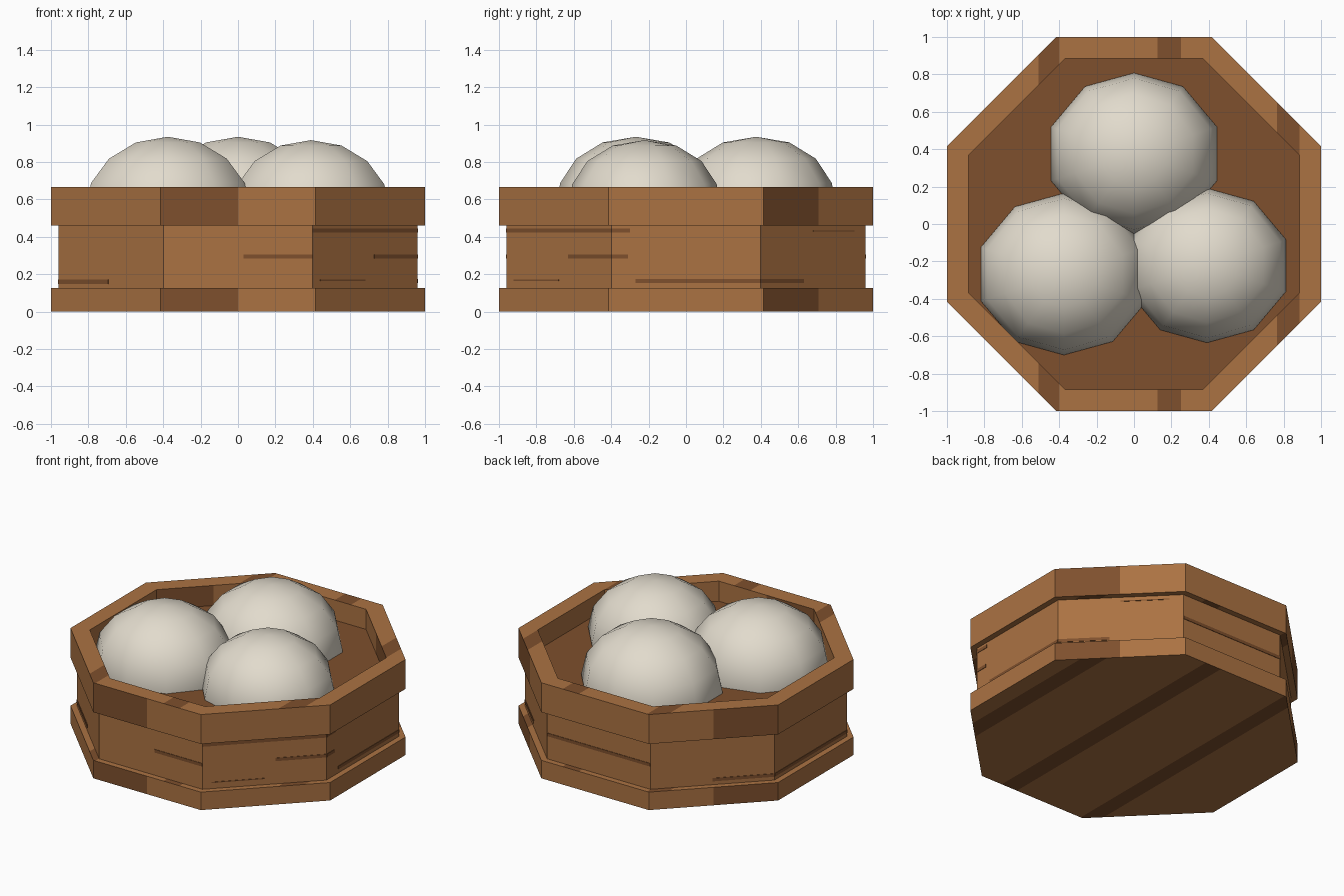
import bpy, bmesh, math
from mathutils import Matrix, Vector

if "Cube" in bpy.data.objects:
    bpy.data.objects.remove(bpy.data.objects["Cube"])


def material(name, rgb):
    m = bpy.data.materials.new(name)
    m.use_nodes = True
    m.diffuse_color = (*rgb, 1)
    m.node_tree.nodes["Principled BSDF"].inputs["Base Color"].default_value = (*rgb, 1)
    return m


WOOD = material("light wood", (0.41, 0.17, 0.055))
DARK = material("dark wood", (0.21, 0.08, 0.026))
DOUGH = material("steamed dough", (0.76, 0.71, 0.61))


def finish(bm, name, *mats):
    bmesh.ops.recalc_face_normals(bm, faces=bm.faces)
    mesh = bpy.data.meshes.new(name)
    bm.to_mesh(mesh)
    bm.free()
    for m in mats:
        mesh.materials.append(m)
    obj = bpy.data.objects.new(name, mesh)
    bpy.context.collection.objects.link(obj)
    return obj


# Octagon loop with a point at each corner and each side's middle
def octagon(bm, apothem, z):
    loop = []
    for i in range(16):
        a = i * math.pi / 8
        r = apothem if i % 2 == 0 else apothem / math.cos(math.pi / 8)
        loop.append(bm.verts.new((r * math.cos(a), r * math.sin(a), z)))
    return loop


# Sweep an (apothem, height) profile round the octagon
def octagon_sweep(profile, closed):
    bm = bmesh.new()
    loops = [octagon(bm, a, z) for a, z in profile]
    pairs = list(zip(loops, loops[1:]))
    if closed:
        pairs.append((loops[-1], loops[0]))
    else:
        bm.faces.new(loops[0])
        bm.faces.new(loops[-1])
    for lo, hi in pairs:
        for i in range(16):
            j = (i + 1) % 16
            bm.faces.new((lo[i], lo[j], hi[j], hi[i]))
    return bm


STRIPES = [(-0.51, -0.40), (0.125, 0.25), (0.765, 0.885)]
PATCH_ANGLES = [(22.5, 45), (135, 157.5), (247.5, 270)]


# Grain: stripes across flat faces, half-side patches on upright faces
def paint_grain(bm):
    for x in [x for stripe in STRIPES for x in stripe]:
        bmesh.ops.bisect_plane(bm, geom=bm.verts[:] + bm.edges[:] + bm.faces[:],
                               plane_co=(x, 0, 0), plane_no=(1, 0, 0))
    bmesh.ops.recalc_face_normals(bm, faces=bm.faces)
    for f in bm.faces:
        c = f.calc_center_median()
        if abs(f.normal.z) > 0.5:
            value, ranges = c.x, STRIPES
        else:
            value, ranges = math.degrees(math.atan2(c.y, c.x)) % 360, PATCH_ANGLES
        f.material_index = int(any(lo < value < hi for lo, hi in ranges))


# Basket bands, wall and inner floor
base = octagon_sweep([(1, 0), (1, 0.125)], False)
paint_grain(base)
finish(base, "base_band", WOOD, DARK)
rim = octagon_sweep([(1, 0.46), (1, 0.665), (0.885, 0.665), (0.885, 0.46)], True)
paint_grain(rim)
finish(rim, "rim_band", WOOD, DARK)
finish(octagon_sweep([(0.96, 0.1), (0.96, 0.48)], False), "wall", WOOD)
finish(octagon_sweep([(0.89, 0.47), (0.89, 0.525)], False), "inner_floor", DARK)

# Thin grain streaks on the wall: side angle, start, end, height, width
E = 0.398
THICK, THIN = 0.022, 0.006
streaks = [
    (-90, 0.03, E, 0.295, THICK),
    (-45, -E, E, 0.433, THICK),
    (-45, 0.07, E, 0.295, THICK),
    (-45, -0.34, 0, 0.168, THIN),
    (0, -E, -0.3, 0.433, THICK),
    (0, -E, -0.31, 0.295, THICK),
    (0, -0.27, E, 0.163, THICK),
    (45, -E, -0.07, 0.163, THICK),
    (45, 0, 0.31, 0.432, THIN),
    (90, -E, E, 0.295, THICK),
    (135, 0, E, 0.16, THICK),
    (180, -E, E, 0.16, THICK),
    (225, -E, -0.02, 0.16, THICK),
]
bm = bmesh.new()
for angle, t0, t1, z, width in streaks:
    place = (Matrix.Rotation(math.radians(angle), 4, "Z")
             @ Matrix.Translation((0.96, (t0 + t1) / 2, z))
             @ Matrix.Diagonal((0.006, t1 - t0, width, 1)))
    bmesh.ops.create_cube(bm, size=1, matrix=place)
finish(bm, "wall_grain_streaks", DARK)

# Three buns, slightly pinched front to back
for name, x, y, size in [("bun_back", 0, 0.375, 1),
                         ("bun_right", -0.375, -0.268, 1),
                         ("bun_left", 0.39, -0.222, 0.955)]:
    bm = bmesh.new()
    bmesh.ops.create_uvsphere(bm, u_segments=10, v_segments=8, radius=1)
    for v in bm.verts:
        pinch = 0.47 * (1 - 0.08 * v.co.y ** 2)
        v.co = Vector((v.co.x * pinch, v.co.y * pinch, v.co.z * 0.4)) * size
    for f in bm.faces:
        f.smooth = True
    bun = finish(bm, name, DOUGH)
    bun.location = (x, y, 0.535)
